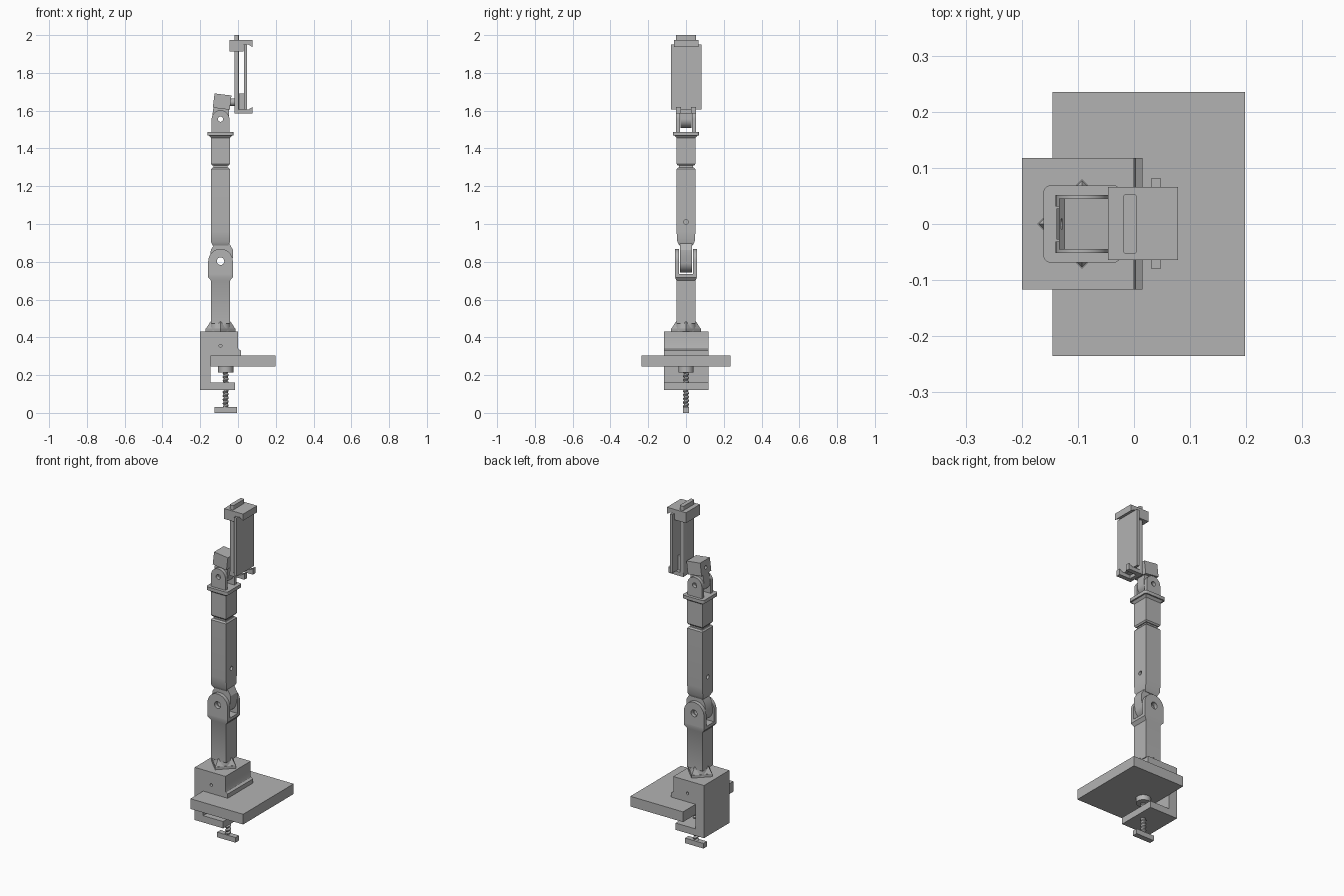
import bpy, bmesh
from math import sin, cos, pi, radians
from mathutils import Matrix, Vector

default = bpy.data.objects.get("Cube")
if default:
    bpy.data.objects.remove(default, do_unlink=True)

grey = bpy.data.materials.new("plain grey")
grey.use_nodes = True
GREY = (0.45, 0.45, 0.45, 1)
grey.diffuse_color = GREY
grey.node_tree.nodes["Principled BSDF"].inputs["Base Color"].default_value = GREY

CX = -0.0925          # arm axis
parts = []


def finish(name, bm):
    bmesh.ops.recalc_face_normals(bm, faces=bm.faces)
    mesh = bpy.data.meshes.new(name)
    bm.to_mesh(mesh)
    bm.free()
    mesh.materials.append(grey)
    ob = bpy.data.objects.new(name, mesh)
    bpy.context.collection.objects.link(ob)
    parts.append(ob)
    return ob


def box(name, x, y, z, bevel=0, tilt=0):
    """Box from (min, max) ranges, optionally rounded along z or tilted about y."""
    bm = bmesh.new()
    bmesh.ops.create_cube(bm, size=1)
    size = Vector((x[1] - x[0], y[1] - y[0], z[1] - z[0]))
    mid = Vector((sum(x), sum(y), sum(z))) / 2
    bm.transform(Matrix.Translation(mid) @ Matrix.Rotation(tilt, 4, 'Y') @ Matrix.Diagonal((*size, 1)))
    if bevel:
        edges = [e for e in bm.edges if abs(e.verts[0].co.z - e.verts[1].co.z) > 1e-4]
        bmesh.ops.bevel(bm, geom=edges, offset=bevel, segments=4, profile=0.5, affect='EDGES')
    return finish(name, bm)


def prism(name, outline, y0, y1):
    """Extrude an x-z outline along y."""
    bm = bmesh.new()
    face = bm.faces.new([bm.verts.new((x, y0, z)) for x, z in outline])
    new = bmesh.ops.extrude_face_region(bm, geom=[face])["geom"]
    bmesh.ops.translate(bm, vec=(0, y1 - y0, 0), verts=[v for v in new if isinstance(v, bmesh.types.BMVert)])
    return finish(name, bm)


def cylinder(name, centre, r1, r2, depth, axis='Z', sides=32):
    bm = bmesh.new()
    bmesh.ops.create_cone(bm, cap_ends=True, segments=sides, radius1=r1, radius2=r2, depth=depth)
    turn = {'Z': Matrix(), 'Y': Matrix.Rotation(pi / 2, 4, 'X'), 'X': Matrix.Rotation(pi / 2, 4, 'Y')}[axis]
    bm.transform(Matrix.Translation(centre) @ turn)
    return finish(name, bm)


def loft(name, rings):
    """Rectangular sections (half x, half y, z) stacked on the arm axis."""
    bm = bmesh.new()
    rows = [[bm.verts.new((CX + sx * hx, sy * hy, z)) for sx, sy in ((-1, -1), (1, -1), (1, 1), (-1, 1))]
            for hx, hy, z in rings]
    for a, b in zip(rows, rows[1:]):
        for i in range(4):
            bm.faces.new((a[i], a[(i + 1) % 4], b[(i + 1) % 4], b[i]))
    bm.faces.new(rows[0])
    bm.faces.new(rows[-1])
    return finish(name, bm)


def arc(cz, r, start, n=20):
    return [(CX + r * cos(start + pi * i / n), cz + r * sin(start + pi * i / n)) for i in range(n + 1)]


def apply_modifiers(ob):
    graph = bpy.context.evaluated_depsgraph_get()
    graph.update()
    mesh = bpy.data.meshes.new_from_object(ob.evaluated_get(graph))
    ob.modifiers.clear()
    ob.data = mesh


def drill(ob, centre, radius, depth, axis):
    cutter = cylinder("cutter", centre, radius, radius, depth, axis, 24)
    cutter.hide_render = True
    mod = ob.modifiers.new("hole", 'BOOLEAN')
    mod.operation = 'DIFFERENCE'
    mod.solver = 'EXACT'
    mod.object = cutter
    apply_modifiers(ob)
    parts.remove(cutter)
    bpy.data.objects.remove(cutter, do_unlink=True)


# Table board and clamp
box("table_board", (-0.145, 0.198), (-0.235, 0.235), (0.245, 0.305))
clamp = prism("clamp_body", [(-0.2, 0.12), (-0.015, 0.12), (-0.015, 0.16), (-0.145, 0.16), (-0.145, 0.305),
                             (0.015, 0.305), (0.015, 0.33), (0.003, 0.338), (0, 0.345), (0, 0.43), (-0.2, 0.43)],
              -0.117, 0.118)
for y in (-0.117, 0.118):
    drill(clamp, (CX, y, 0.355), 0.008, 0.06, 'Y')

# Clamp screw
SX, PITCH = -0.065, 0.02
box("screw_handle", (SX - 0.06, SX + 0.06), (-0.016, 0.016), (0, 0.03))
cylinder("screw_pad", (SX, 0, 0.23), 0.04, 0.04, 0.03)
bm = bmesh.new()
vs = [bm.verts.new((r, 0, 0.01 + PITCH * t)) for r, t in ((0.01, 0), (0.016, 0.4), (0.016, 0.6), (0.01, 1))]
for a, b in zip(vs, vs[1:]):
    bm.edges.new((a, b))
thread = finish("clamp_screw", bm)
thread.location.x = SX
screw = thread.modifiers.new("thread", 'SCREW')
screw.screw_offset = PITCH
screw.iterations = 10
screw.steps = screw.render_steps = 20
apply_modifiers(thread)

# Base collar and lower arm
cylinder("base_collar_foot", (CX, 0, 0.438), 0.08, 0.08, 0.016, sides=4)
cylinder("base_collar", (CX, 0, 0.465), 0.078, 0.052, 0.04, sides=4)
cylinder("base_ring", (CX, 0, 0.455), 0.058, 0.05, 0.05)
loft("lower_arm", [(0.05, 0.05, 0.472), (0.05, 0.05, 0.7), (0.065, 0.058, 0.718), (0.065, 0.058, 0.735)])

# Elbow fork and tongue
for side in (-1, 1):
    ys = sorted((side * 0.036, side * 0.058))
    cheek = prism("elbow_cheek", [(CX - 0.065, 0.73), (CX + 0.065, 0.73)] + arc(0.803, 0.065, 0), *ys)
    drill(cheek, (CX, side * 0.047, 0.803), 0.02, 0.1, 'Y')
tongue = prism("elbow_tongue", arc(0.803, 0.06, pi) + [(-0.026, 0.825), (-0.026, 0.862), (-0.048, 0.9),
                                                      (-0.118, 0.9), (-0.143, 0.865)], -0.031, 0.031)
drill(tongue, (CX, 0, 0.803), 0.02, 0.2, 'Y')

# Upper arm, neck and wrist sleeve
arm = loft("upper_arm", [(0.04, 0.034, 0.885), (0.05, 0.046, 0.905), (0.05, 0.05, 0.96),
                         (0.05, 0.05, 1.29), (0.043, 0.043, 1.298)])
for x in (CX - 0.05, CX + 0.05):
    drill(arm, (x, 0, 1.01), 0.012, 0.05, 'X')
loft("swivel_neck", [(0.038, 0.038, 1.29), (0.038, 0.038, 1.32)])
loft("wrist_sleeve", [(0.044, 0.044, 1.31), (0.05, 0.05, 1.318), (0.05, 0.05, 1.462)])
loft("wrist_flange_underside", [(0.05, 0.05, 1.455), (0.063, 0.063, 1.47)])
box("wrist_flange", (CX - 0.069, CX + 0.069), (-0.069, 0.069), (1.468, 1.488), bevel=0.013)

# Wrist fork and tongue
for side in (-1, 1):
    ys = sorted((side * 0.031, side * 0.052))
    cheek = prism("wrist_cheek", [(CX - 0.047, 1.485), (CX + 0.047, 1.485)] + arc(1.555, 0.047, 0), *ys)
    drill(cheek, (CX, side * 0.042, 1.555), 0.014, 0.1, 'Y')
tongue = prism("wrist_tongue", arc(1.555, 0.046, pi) + [(-0.05, 1.63), (-0.128, 1.63)], -0.028, 0.028)
drill(tongue, (CX, 0, 1.555), 0.014, 0.2, 'Y')
head = box("wrist_head", (-0.129, -0.039), (-0.045, 0.045), (1.61, 1.686), tilt=radians(7))
drill(head, (-0.13, 0, 1.65), 0.01, 0.05, 'X')
cylinder("holder_pivot", (-0.03, 0, 1.645), 0.02, 0.02, 0.04, 'X')

# Device holder: rail, spacer, device, upper jaw and lower hooks
box("holder_rail", (-0.019, 0.005), (-0.053, 0.053), (1.585, 2.0), bevel=0.005)
box("device_spacer", (0.0, 0.034), (-0.03, 0.03), (1.605, 1.69))
box("device_plate", (0.031, 0.047), (-0.08, 0.082), (1.606, 1.95))
prism("upper_jaw", [(-0.046, 1.914), (0.03, 1.914), (0.03, 1.95), (0.055, 1.95), (0.078, 1.936),
                    (0.078, 1.975), (-0.046, 1.975)], -0.064, 0.066)
for side in (-1, 1):
    prism("lower_hook", [(-0.019, 1.584), (0.078, 1.584), (0.078, 1.62), (0.055, 1.606), (-0.019, 1.606)],
          *sorted((side * 0.026, side * 0.052)))

# Smooth the curved walls, keep hard edges
bpy.ops.object.select_all(action='DESELECT')
for ob in parts:
    ob.select_set(True)
bpy.context.view_layer.objects.active = parts[0]
bpy.ops.object.shade_smooth_by_angle(angle=radians(30))
